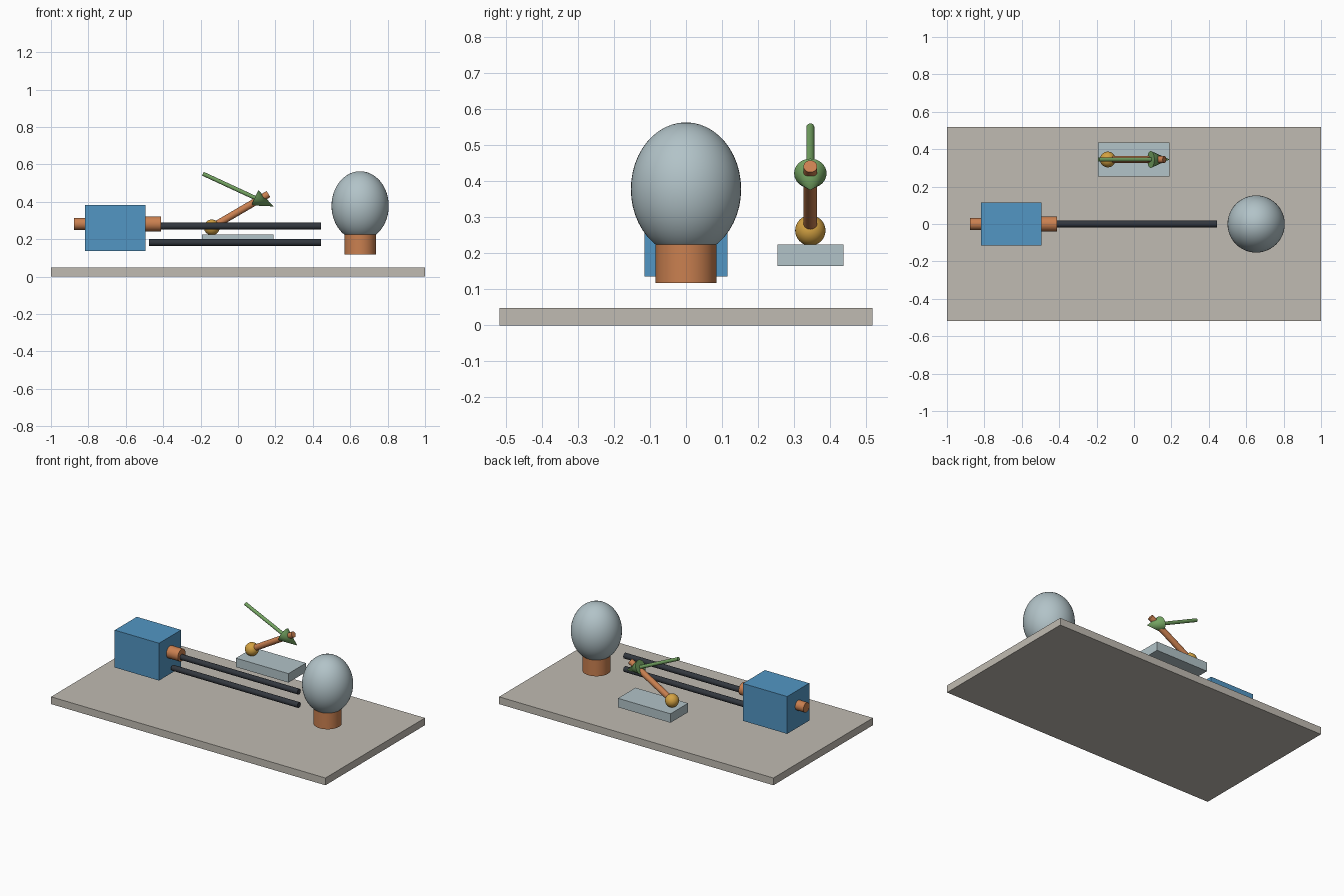
import bpy
from mathutils import Vector

if "Cube" in bpy.data.objects:
    bpy.data.objects.remove(bpy.data.objects["Cube"], do_unlink=True)


def material(name, r, g, b):
    linear = [((c / 255 + 0.055) / 1.055) ** 2.4 for c in (r, g, b)] + [1]
    mat = bpy.data.materials.new(name)
    mat.use_nodes = True
    mat.diffuse_color = linear
    mat.node_tree.nodes["Principled BSDF"].inputs["Base Color"].default_value = linear
    return mat


stone = material("warm grey board", 192, 187, 178)
blue = material("blue casing", 82, 150, 196)
copper = material("copper", 202, 128, 80)
glass = material("pale grey glass", 178, 195, 200)
black = material("black cable", 50, 55, 62)
green = material("green", 116, 164, 98)
gold = material("gold", 212, 162, 66)


def finish(name, mat, smooth=True):
    obj = bpy.context.object
    obj.name = name
    obj.data.materials.append(mat)
    if smooth:
        bpy.ops.object.shade_smooth_by_angle()
    return obj


def box(name, low, high, mat):
    low, high = Vector(low), Vector(high)
    bpy.ops.mesh.primitive_cube_add(size=1, location=(low + high) / 2)
    bpy.context.object.scale = high - low
    bpy.ops.object.transform_apply(location=False, rotation=False, scale=True)
    finish(name, mat, smooth=False)


def rod(name, start, end, r1, mat, r2=None):
    """Round bar or cone running from start to end."""
    start, end = Vector(start), Vector(end)
    axis = end - start
    bpy.ops.mesh.primitive_cone_add(vertices=32, radius1=r1, radius2=r1 if r2 is None else r2,
                                    depth=axis.length, location=(start + end) / 2,
                                    rotation=axis.to_track_quat("Z", "Y").to_euler())
    finish(name, mat)


def ball(name, centre, radii, mat):
    bpy.ops.mesh.primitive_uv_sphere_add(segments=48, ring_count=24, radius=1, location=centre)
    bpy.context.object.scale = radii
    bpy.ops.object.transform_apply(location=False, rotation=False, scale=True)
    finish(name, mat)


# Board
box("base_board", (-1, -0.518, 0), (1, 0.518, 0.048), stone)

# Power block with its terminals
box("power_block", (-0.818, -0.115, 0.136), (-0.495, 0.115, 0.382), blue)
rod("rear_terminal", (-0.878, 0, 0.282), (-0.80, 0, 0.282), 0.032, copper)
rod("front_terminal", (-0.51, 0, 0.282), (-0.411, 0, 0.282), 0.04, copper)

# Pair of cables
for name, z in (("upper_cable", 0.270), ("lower_cable", 0.182)):
    rod(name, (-0.476, 0, z), (0.445, 0, z), 0.018, black)

# Bulb in its socket
rod("bulb_socket", (0.653, 0, 0.117), (0.653, 0, 0.224), 0.084, copper)
ball("bulb", (0.653, 0, 0.378), (0.153, 0.153, 0.185), glass)

# Switch with pivot and lever
Y = 0.345
box("switch_plate", (-0.193, 0.254, 0.165), (0.19, 0.437, 0.224), glass)
ball("switch_pivot", (-0.14, Y, 0.263), (0.042, 0.042, 0.042), gold)
rod("switch_lever", (-0.14, Y, 0.264), (0.163, Y, 0.441), 0.019, copper)

# Arrow over the lever
tail, tip = Vector((-0.188, Y, 0.55)), Vector((0.19, Y, 0.375))
neck = tail.lerp(tip, 0.735)
rod("arrow_shaft", tail, neck, 0.011, green)
rod("arrow_head", neck, tip, 0.045, green, 0)
